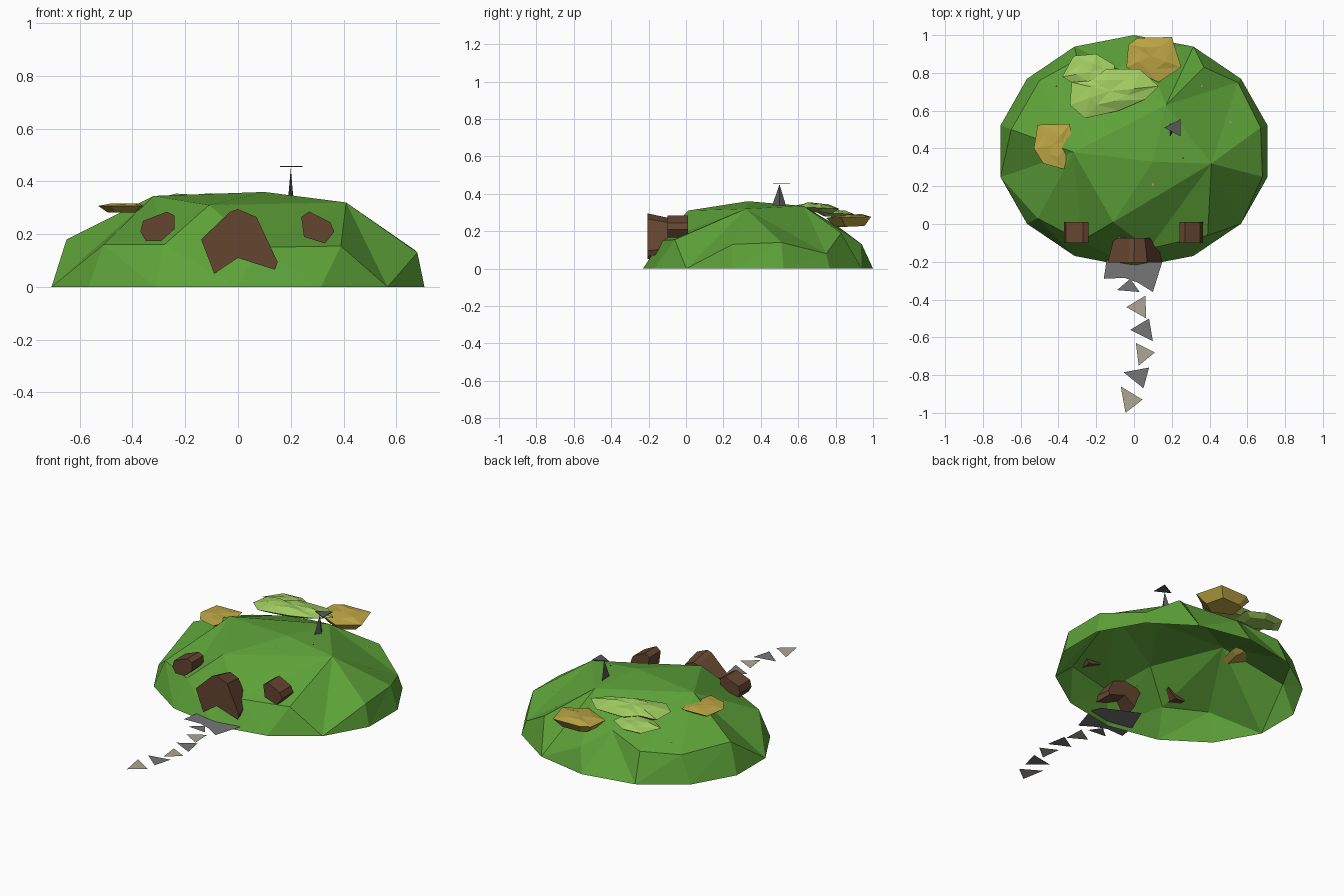
import bpy, math
from mathutils import Vector
from mathutils.bvhtree import BVHTree
from mathutils.geometry import delaunay_2d_cdt

if "Cube" in bpy.data.objects:
    bpy.data.objects.remove(bpy.data.objects["Cube"])


def material(name, r, g, b):
    m = bpy.data.materials.new(name)
    m.diffuse_color = (r, g, b, 1)
    m.use_nodes = True
    m.node_tree.nodes["Principled BSDF"].inputs["Base Color"].default_value = m.diffuse_color
    return m


GRASS = material("grass", .11, .36, .04)
LIME = material("lime_leaf", .36, .62, .12)
GOLD = material("gold_leaf", .52, .39, .06)
WOOD = material("wood", .13, .06, .03)
PALE = material("pale_stone", .42, .38, .30)
GREY = material("grey_stone", .18, .18, .18)
DARK = material("dark_metal", .10, .095, .105)


def add(name, verts, faces, mat):
    me = bpy.data.meshes.new(name)
    me.from_pydata([tuple(v) for v in verts], [], faces)
    me.materials.append(mat)
    ob = bpy.data.objects.new(name, me)
    bpy.context.collection.objects.link(ob)
    return ob


def prism(name, outline, y0, y1, back_scale, mat):
    """Front outline in x, z pushed back from y0 to y1."""
    n = len(outline)
    cx = sum(p[0] for p in outline) / n
    cz = sum(p[1] for p in outline) / n
    front = [(x, y0, z) for x, z in outline]
    back = [(cx + (x - cx) * back_scale, y1, cz + (z - cz) * back_scale)
            for x, z in outline]
    sides = [(i, n + i, n + (i + 1) % n, (i + 1) % n) for i in range(n)]
    add(name, front + back,
        [tuple(range(n)), tuple(reversed(range(n, 2 * n)))] + sides, mat)


def bush(name, outline, z, rise, drop, slope, mat):
    """Thin faceted clump: rim, uneven crown ring and narrower underside."""
    n = len(outline)
    c = sum((Vector(p) for p in outline), Vector((0, 0))) / n

    def ring(scale, dz, wave=0):
        return [(c.x + (x - c.x) * scale, c.y + (y - c.y) * scale,
                 z + dz + wave * (i % 2) + slope * (y - c.y))
                for i, (x, y) in enumerate(outline)]

    verts = ring(1, 0) + ring(.65, -drop) + ring(.5, rise, -.4 * rise)
    verts.append((c.x, c.y, z + .9 * rise))
    faces = [tuple(reversed(range(n, 2 * n)))]
    for i in range(n):
        j = (i + 1) % n
        faces += [(i, j, 2 * n + i), (j, 2 * n + j, 2 * n + i),
                  (2 * n + i, 2 * n + j, 3 * n), (n + i, n + j, j, i)]
    add(name, verts, faces, mat)


# Hill: open underneath, 14-sided foot, facets stretched over a few points
foot = [(.725 * math.sin(a), .385 - .615 * math.cos(a), 0)
        for a in (2 * math.pi * i / 14 for i in range(14))]
knots = [
    (-.32, .38, .345), (.10, .33, .36), (.17, .63, .335),
    (.41, .32, .32), (-.11, .01, .31), (.37, .83, .19),
    (.68, .25, .13), (.67, .51, .14), (.39, -.06, .155), (.55, .75, .08),
    (-.28, -.09, .16), (-.51, .03, .16), (-.65, .50, .18),
    (-.50, .76, .16), (-.30, .87, .17), (-.08, .82, .22), (.05, .94, .13),
    (.08, -.13, .15),
]
pts = foot + knots
k = len(foot)
ridges = [(k, k + 1), (k + 1, k + 2), (k, k + 2), (k + 2, k + 3),
          (k + 3, k + 4), (k, k + 4)]
flat, _, tris, origin, _, _ = delaunay_2d_cdt(
    [Vector(p[:2]) for p in pts], ridges, [], 0, 1e-5)
hill_verts = [Vector(pts[o[0]]) for o in origin]
add("hill", hill_verts, [tuple(t) for t in tris], GRASS)
ground = BVHTree.FromPolygons(hill_verts, [tuple(t) for t in tris])

# Door and round windows
prism("door", [(0, .295), (-.03, .285), (-.14, .18), (-.09, .05), (0, .11),
               (.14, .065), (.15, .095), (.07, .265)], -.205, -.075, .78, WOOD)
prism("window_left", [(-.24, .27), (-.27, .285), (-.36, .25), (-.37, .21),
                      (-.35, .175), (-.29, .175), (-.24, .22)],
      -.10, .01, 1, WOOD)
prism("window_right", [(.27, .285), (.24, .265), (.25, .19), (.33, .165),
                       (.365, .21), (.35, .245)], -.10, .01, 1, WOOD)

# Bushes
bush("lime_bush_back", [(-.38, .78), (-.25, .70), (-.12, .72), (-.10, .84),
                        (-.20, .90), (-.32, .89)], .295, .02, .02, -.05, LIME)
bush("lime_bush_top", [(-.34, .63), (-.26, .56), (-.08, .60), (.06, .66),
                       (.13, .73), (.03, .82), (-.15, .82), (-.22, .76),
                       (-.33, .75)], .325, .025, .025, -.05, LIME)
bush("gold_bush_back", [(-.04, .83), (.13, .75), (.25, .83), (.20, .99),
                        (.02, .985), (-.03, .95)], .275, .015, .05, .03, GOLD)
bush("gold_bush_side", [(-.53, .40), (-.48, .32), (-.37, .29), (-.33, .45),
                        (-.34, .53), (-.51, .525)], .307, .01, .025, 0, GOLD)

# Doorstep slab reaching back under the hill, and stepping stones
add("doorstep", [(x, y, .02) for x, y in
                 [(-.16, -.29), (-.05, -.285), (.02, -.31), (.10, -.36),
                  (.15, -.20), (.13, -.13), (-.08, -.03), (-.145, -.19)]],
    [(0, 1, 7), (1, 2, 6, 7), (2, 3, 4, 5, 6)], GREY)
stones = [
    ((-.09, -.35), (.03, -.36), (-.02, -.29), GREY),
    ((-.04, -.44), (.065, -.50), (.06, -.38), PALE),
    ((-.02, -.56), (.10, -.62), (.08, -.50), GREY),
    ((.01, -.63), (.025, -.75), (.11, -.68), PALE),
    ((-.055, -.785), (.05, -.87), (.08, -.76), GREY),
    ((-.07, -.86), (-.045, -1.0), (.045, -.93), PALE),
]
for i, (a, b, c, mat) in enumerate(stones):
    add(f"stepping_stone_{i + 1}", [(*p, .018) for p in (a, b, c)],
        [(0, 1, 2)], mat)

# Chimney spike with its thin flat cap
add("chimney", [(.19, .46, .335), (.21, .50, .335), (.19, .535, .335),
                (.20, .50, .45)],
    [(0, 1, 3), (1, 2, 3), (2, 0, 3), (0, 2, 1)], DARK)
cap = [(.16, .51), (.245, .465), (.245, .555)]
add("chimney_cap", [(*p, .454) for p in cap] + [(*p, .458) for p in cap],
    [(2, 1, 0), (3, 4, 5), (0, 1, 4, 3), (1, 2, 5, 4), (2, 0, 3, 5)], DARK)

# Tiny flowers scattered on the grass
for i, (x, y) in enumerate([(-.41, .73), (.36, .73), (.51, .54), (.26, .35),
                            (.10, .21), (-.08, -.07)]):
    hit = ground.ray_cast(Vector((x, y, 2)), Vector((0, 0, -1)))[0]
    if hit:
        z = hit.z + .004
        add(f"flower_{i + 1}", [(x - .007, y - .005, z), (x + .007, y - .005, z),
                                (x, y + .007, z)], [(0, 1, 2)],
            (WOOD, GOLD, PALE)[i % 3])
